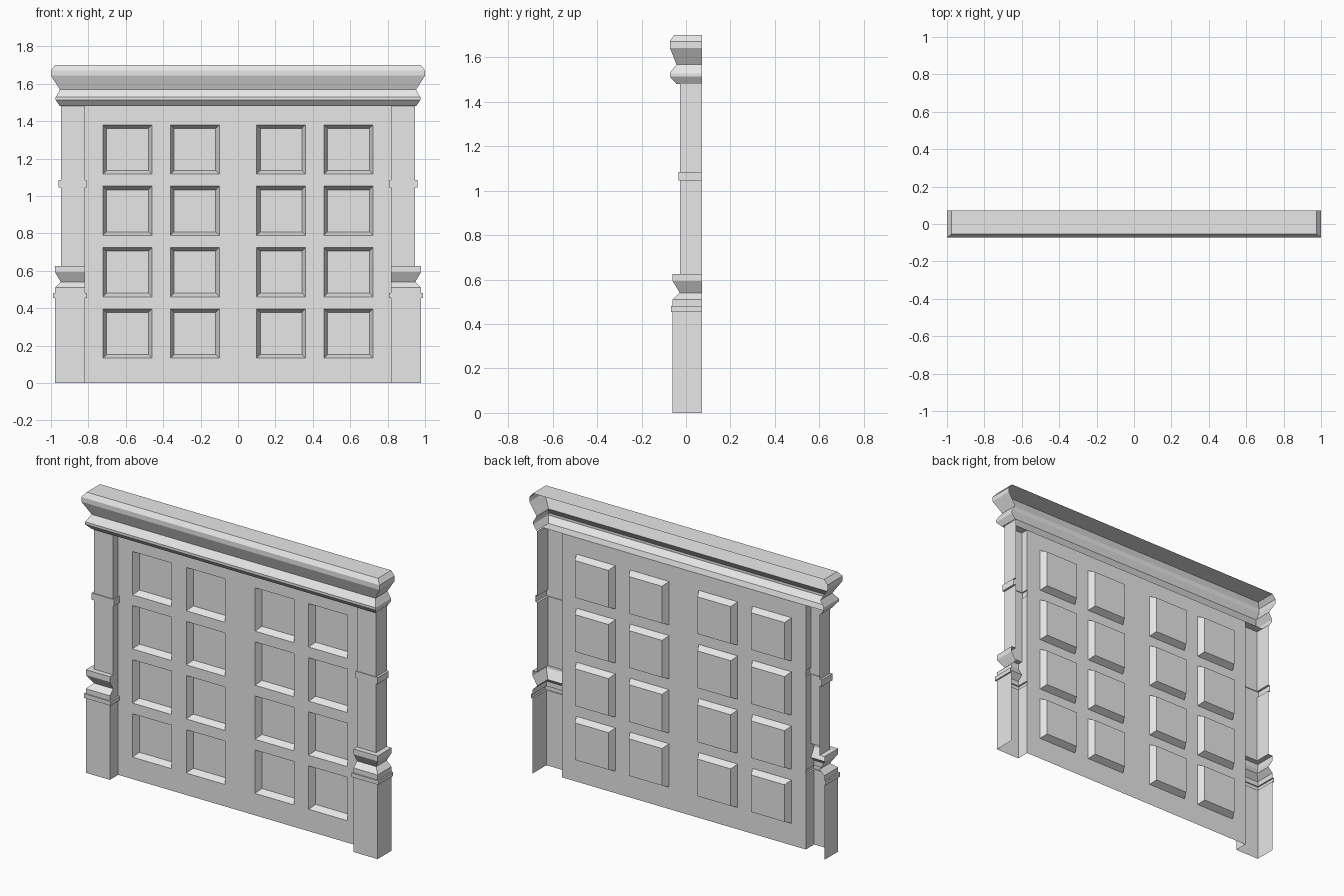
import bpy
import bmesh

cube = bpy.data.objects.get("Cube")
if cube:
    bpy.data.objects.remove(cube, do_unlink=True)

BACK, WALL = 0.073, 0.02      # rear edge of the shell, plane of the panelled wall
INNER = 0.818                 # where wall and pilasters meet

plaster = bpy.data.materials.new("pale_grey_plaster")
plaster.use_nodes = True
grey = (0.8, 0.8, 0.8, 1)
plaster.diffuse_color = grey
plaster.node_tree.nodes["Principled BSDF"].inputs["Base Color"].default_value = grey


def finish(name, bm):
    mesh = bpy.data.meshes.new(name)
    bm.to_mesh(mesh)
    bm.free()
    mesh.materials.append(plaster)
    obj = bpy.data.objects.new(name, mesh)
    bpy.context.collection.objects.link(obj)
    return obj


def loft(bm, rings):
    """Skin open rings of points from bottom to top."""
    rows = [[bm.verts.new(p) for p in ring] for ring in rings]
    for low, high in zip(rows, rows[1:]):
        for i in range(len(low) - 1):
            bm.faces.new((low[i], low[i + 1], high[i + 1], high[i]))
    return rows


# Wall: a sheet divided by its panel edges, each panel pushed back with sloped sides
half = [0.10, 0.361, 0.46, 0.722, INNER]
xs = [-x for x in reversed(half)] + half
zs = [0.0]
for row in range(4):
    bottom = 0.133 + 0.328 * row
    zs += [bottom, bottom + 0.263]
zs.append(1.48)

bm = bmesh.new()
grid = loft(bm, [[(x, WALL, z) for x in xs] for z in zs])
bm.normal_update()
columns = len(xs) - 1
bm.faces.ensure_lookup_table()
panels = [f for i, f in enumerate(bm.faces)
          if (i // columns) % 2 == 1 and (i % columns) in (1, 3, 5, 7)]
bmesh.ops.inset_individual(bm, faces=panels, thickness=0.027, depth=-0.04)
finish("panelled_wall", bm)

# Pilasters: open-backed shells; profile is height, outer x, front y, inner x
SHAFT = (0.947, -0.028, INNER)
BASE = (0.979, -0.06, INNER)
RING = (0.988, -0.067, 0.808)
COLLAR = (0.96, -0.033, 0.81)
profile = [(0, BASE), (0.455, BASE), (0.455, RING), (0.48, RING), (0.48, BASE),
           (0.51, BASE), (0.54, SHAFT), (0.593, BASE), (0.625, BASE),
           (0.625, SHAFT), (1.045, SHAFT), (1.045, COLLAR), (1.085, COLLAR),
           (1.085, SHAFT), (1.48, SHAFT)]
for side, name in ((1, "left_pilaster"), (-1, "right_pilaster")):
    bm = bmesh.new()
    rings = []
    for z, (outer, front, inner) in profile:
        ring = [(inner, WALL), (inner, front), (outer, front), (outer, BACK)]
        rings.append([(side * x, y, z) for x, y in ring][::side])
    loft(bm, rings)
    finish(name, bm)

# Cornice: moulding wrapped round three sides, with a soffit and a flat top
moulding = [(1.48, 0.953, -0.043), (1.513, 0.975, -0.073), (1.528, 0.975, -0.073),
            (1.568, 0.952, -0.043), (1.643, 1.0, -0.073), (1.672, 1.0, -0.073),
            (1.7, 0.977, -0.054)]
bm = bmesh.new()
rows = loft(bm, [[(-x, BACK, z), (-x, y, z), (x, y, z), (x, BACK, z)]
                 for z, x, y in moulding])
bm.faces.new(rows[-1])
z, x, y = moulding[0]
bm.faces.new([bm.verts.new(p) for p in
              ((-x, y, z), (-x, WALL, z), (x, WALL, z), (x, y, z))])
finish("cornice", bm)
